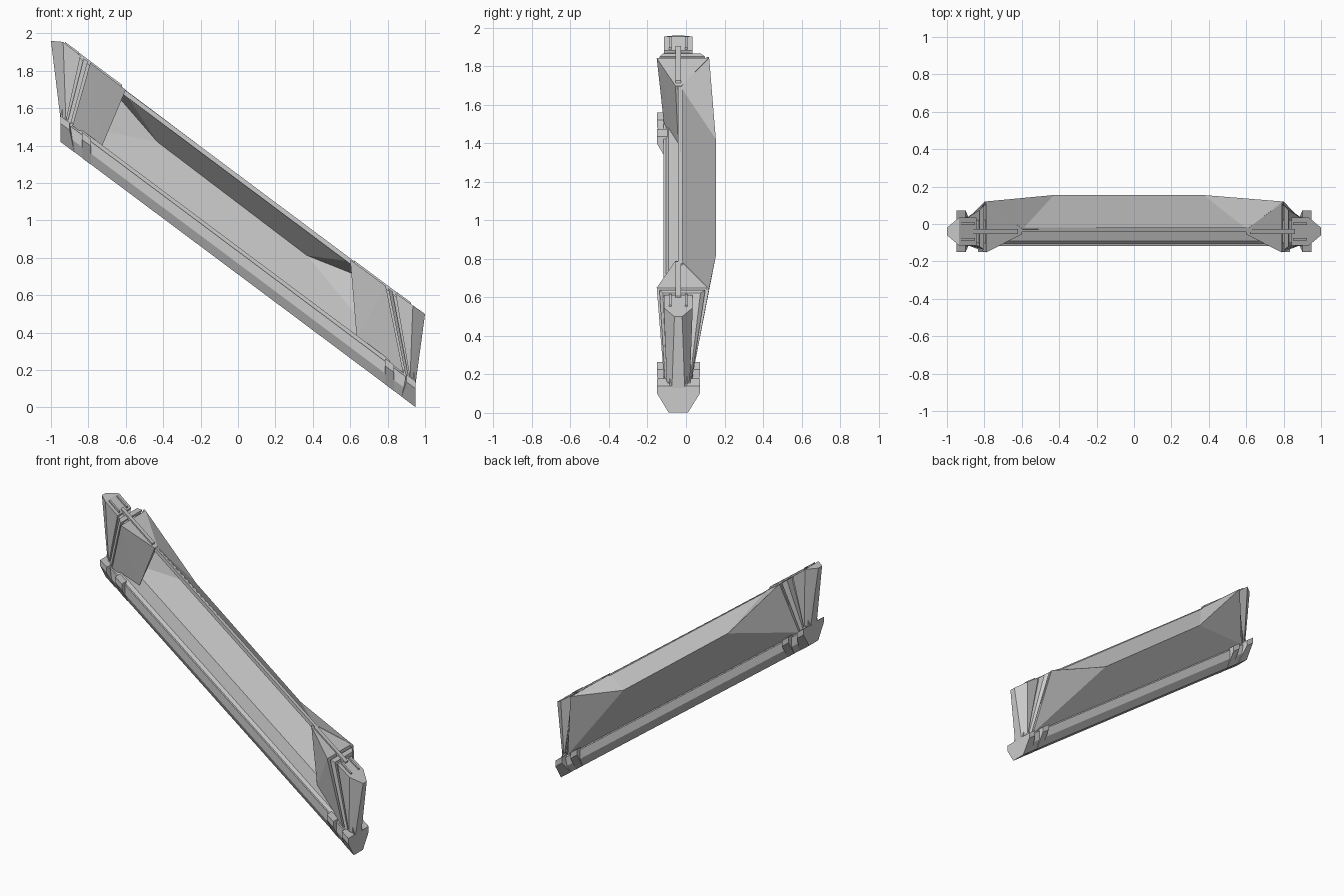
import bpy, bmesh, math

if "Cube" in bpy.data.objects:
    bpy.data.objects.remove(bpy.data.objects["Cube"])

SLOPE = 0.747   # the whole railing is sheared down towards +x
MID = -0.04     # y of the post and rail centre line


def place(x, y, w):
    return (x, y, w - SLOPE * x)


def make(name, bm):
    bmesh.ops.recalc_face_normals(bm, faces=bm.faces)
    me = bpy.data.meshes.new(name)
    bm.to_mesh(me)
    bm.free()
    ob = bpy.data.objects.new(name, me)
    bpy.context.collection.objects.link(ob)
    return ob


def solid(name, pts):
    """Convex flat-sided block around points (x, y, level height)."""
    bm = bmesh.new()
    for p in pts:
        bm.verts.new(place(*p))
    r = bmesh.ops.convex_hull(bm, input=bm.verts[:])
    spare = [v for v in bm.verts if not v.link_faces]
    bmesh.ops.delete(bm, geom=spare, context='VERTS')
    bmesh.ops.dissolve_limit(bm, angle_limit=math.radians(0.5),
                             verts=bm.verts[:], edges=bm.edges[:])
    return make(name, bm)


def bar(name, x0, x1, section):
    return solid(name, [(x, y, w) for x in (x0, x1) for y, w in section])


def box(name, x0, x1, y0, y1, w0, w1):
    return bar(name, x0, x1, [(y0, w0), (y1, w0), (y1, w1), (y0, w1)])


# Base rail with tapered underside and inset sill
bar("base_rail", -0.94, 0.94, [(-0.088, 0.712), (0.008, 0.712), (0.037, 0.77),
                               (0.037, 0.835), (-0.117, 0.835), (-0.117, 0.77)])
bar("rail_sill", -0.93, 0.93, [(-0.108, 0.83), (0.03, 0.83), (0.02, 0.86), (-0.09, 0.86)])

# Folded back panel
top = [(-0.6, -0.03, 1.24), (0.6, -0.03, 1.235)]
ridge = [(-0.43, 0.148, 1.10), (0.37, 0.148, 1.09)]
corner = [(-0.8, 0.113, 1.25), (0.8, 0.113, 1.24)]
foot = [(-0.885, 0.025, 0.845), (0.885, 0.025, 0.845)]
bm = bmesh.new()
V = [bm.verts.new(place(*p)) for p in top + ridge + corner + foot]
for f in [(0, 1, 3, 2), (0, 2, 4), (1, 5, 3), (2, 6, 4), (3, 5, 7), (2, 3, 7, 6)]:
    bm.faces.new([V[i] for i in f])
panel = make("back_panel", bm)
mod = panel.modifiers.new("thickness", 'SOLIDIFY')
mod.thickness = 0.014
mod.offset = 0

# Thin lip along the top edge
box("top_lip", -0.63, 0.63, -0.042, -0.018, 1.215, 1.246)

for s, side in ((-1, "upper"), (1, "lower")):
    inner = 0.73 if s < 0 else 0.635
    up = 0.012 if s < 0 else 0.0

    def part(name, pts):
        solid(f"{side}_{name}", [(s * x, y, w) for x, y, w in pts])

    # Kite-shaped post, wide at the top and narrow at the foot
    part("post", [(0.60, MID - 0.015, 1.238 + up), (0.60, MID + 0.015, 1.238 + up),
                  (0.79, -0.152, 1.24 + up), (0.79, 0.118, 1.24 + up),
                  (inner, MID, 0.845), (0.885, -0.115, 0.845), (0.885, 0.03, 0.845)])

    # Slanted joint strips between post and end block
    part("joint_core", [(x, y, w) for x0, w, h in ((0.78, 1.225 + up, 0.062), (0.87, 0.845, 0.045))
                        for x in (x0, x0 + 0.08) for y in (MID - h, MID + h)])
    part("joint_strip", [(0.803, -0.138, 1.238 + up), (0.803, 0.10, 1.238 + up),
                         (0.825, -0.12, 1.238 + up), (0.825, 0.075, 1.238 + up),
                         (0.895, -0.11, 0.845), (0.895, 0.03, 0.845),
                         (0.912, -0.10, 0.845), (0.912, 0.02, 0.845)])

    # Pointed end block
    tip = 1.213 if s < 0 else 1.247
    part("end_block", [(0.842, MID - 0.075, 1.24 + up), (0.842, MID + 0.075, 1.24 + up),
                       (0.935, MID - 0.075, 1.244 + up), (0.935, MID + 0.075, 1.244 + up),
                       (1.0, MID - 0.02, tip), (1.0, MID + 0.02, tip),
                       (0.92, MID - 0.06, 0.84), (0.92, MID + 0.06, 0.84),
                       (0.95, MID - 0.033, 0.84), (0.95, MID + 0.033, 0.84)])

    # Raised rib and clip on top of the post
    part("post_rib", [(x, MID + h, w + up) for x in (0.62, 0.86)
                      for h in (-0.014, 0.014) for w in (1.22, 1.25)])
    for h in (-0.042, 0.042):
        part("clip_arm", [(x, MID + h + d, w + up) for x in (0.85, 0.925)
                          for d in (-0.007, 0.007) for w in (1.22, 1.252)])

    # Rail band and end cap that wrap the base rail
    wrap = [(-0.09, 0.711), (0.01, 0.711), (0.072, 0.81), (0.072, 0.85),
            (-0.15, 0.85), (-0.15, 0.81)]
    for name, a, b, c, d in (("rail_band", 0.785, 0.785, 0.835, 0.835),
                             ("rail_end_cap", 0.90, 0.875, 0.95, 0.95)):
        part(name, [(x, y, w) for y, w in wrap
                    for x in ((a, c) if w > 0.75 else (b, d))])
